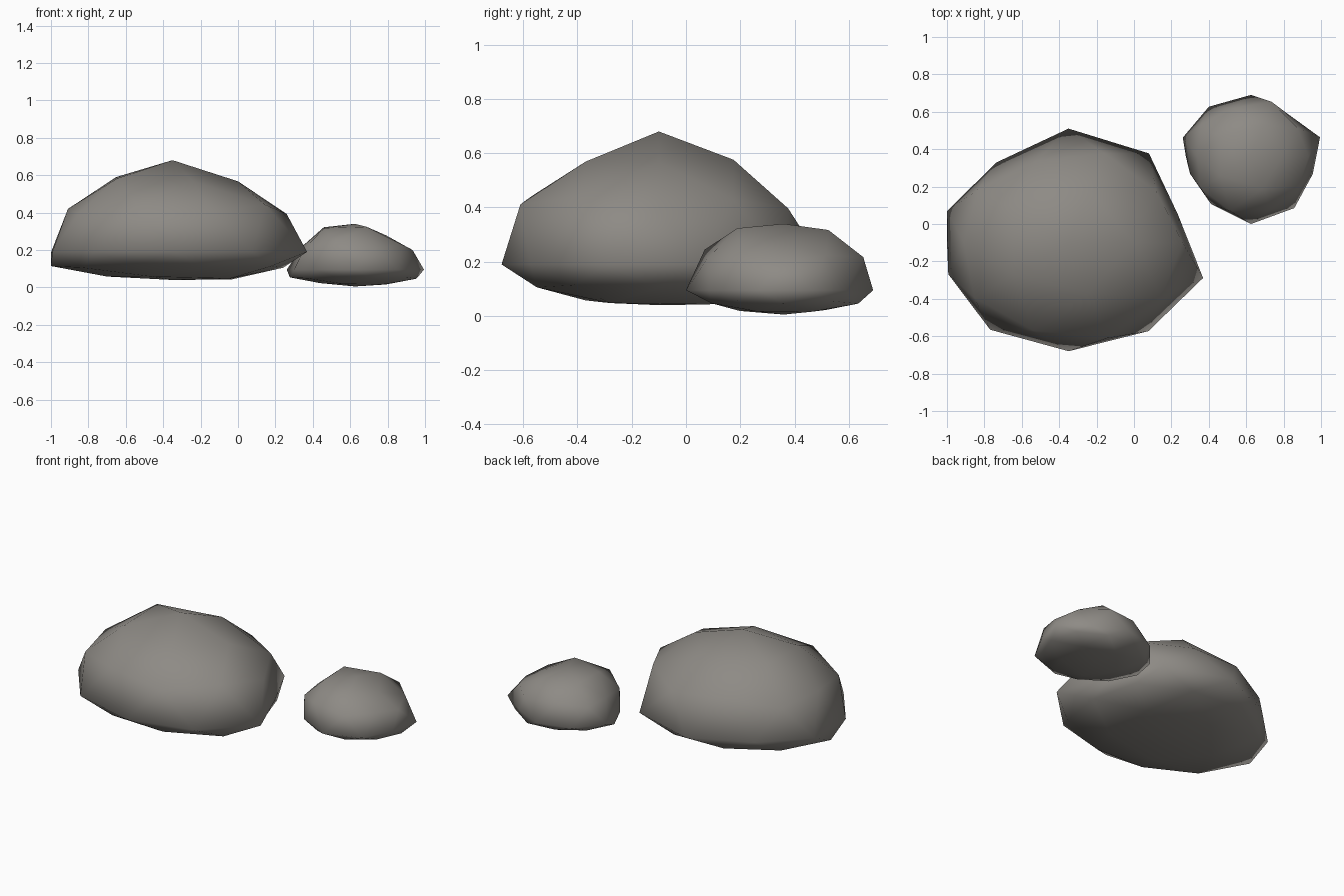
import bpy, bmesh, math

stone = bpy.data.materials.new("grey stone")
stone.diffuse_color = (0.27, 0.256, 0.235, 1)

RING_Z = (1, 0.851, 0.526, 0.447, 0, -0.447, -0.526, -0.851, -1)


def boulder(name, centre, scale, rings):
    """Icosphere with uneven radii per ring, stretched and with a flattened base."""
    bm = bmesh.new()
    bmesh.ops.create_icosphere(bm, subdivisions=2, radius=1)
    for v in bm.verts:
        n = v.co.normalized()
        radii = rings[min(range(9), key=lambda i: abs(RING_Z[i] - n.z))]
        angle = (math.degrees(math.atan2(n.y, n.x)) + 1) % 360
        p = n * radii[int(angle * len(radii) / 360)]
        base = 0.35 if p.z < 0 else 1
        v.co = (centre[0] + p.x * scale[0],
                centre[1] + p.y * scale[1],
                centre[2] + p.z * scale[2] * base)
    for f in bm.faces:
        f.smooth = True
    bmesh.ops.recalc_face_normals(bm, faces=bm.faces)
    mesh = bpy.data.meshes.new(name)
    bm.to_mesh(mesh)
    bm.free()
    mesh.materials.append(stone)
    obj = bpy.data.objects.new(name, mesh)
    bpy.context.collection.objects.link(obj)


# Large boulder, radii listed from top to bottom
boulder("large_rock", (-0.35, -0.10, 0.19), (1.24, 1, 0.825), (
    (0.594,),
    (0.537, 0.55, 0.57, 0.56, 0.54),
    (0.55, 0.54, 0.53, 0.58, 0.58),
    (0.55, 0.56, 0.54, 0.56, 0.60),
    (0.495, 0.59, 0.61, 0.53, 0.55, 0.545, 0.575, 0.58, 0.585, 0.61),
    (0.56, 0.56, 0.586, 0.54, 0.59),
    (0.56, 0.57, 0.56, 0.56, 0.556),
    (0.60, 0.55, 0.537, 0.54, 0.58),
    (0.52,)))

# Small boulder
boulder("small_rock", (0.625, 0.36, 0.095), (1.16, 1, 0.79), (
    (0.31,),
    (0.273, 0.33, 0.337, 0.33, 0.34),
    (0.31, 0.32, 0.29, 0.36, 0.32),
    (0.297, 0.345, 0.32, 0.32, 0.33),
    (0.335, 0.285, 0.33, 0.33, 0.33, 0.295, 0.313, 0.36, 0.34, 0.30),
    (0.32, 0.32, 0.335, 0.32, 0.32),
    (0.333, 0.34, 0.32, 0.32, 0.33),
    (0.337, 0.31, 0.306, 0.325, 0.33),
    (0.325,)))
